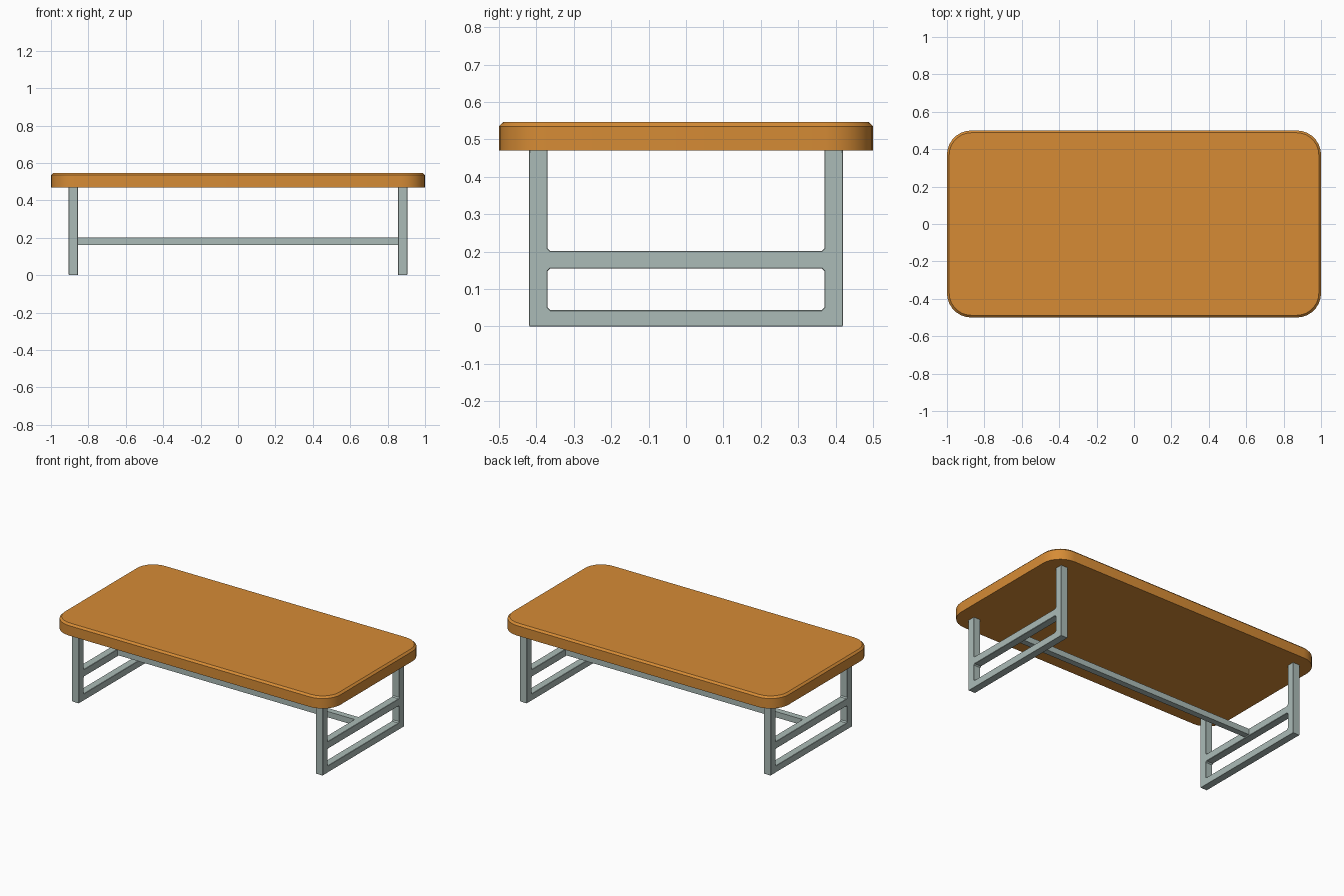
import bpy, bmesh
from mathutils import Matrix

if "Cube" in bpy.data.objects:
    bpy.data.objects.remove(bpy.data.objects["Cube"])


def material(name, color):
    m = bpy.data.materials.new(name)
    m.diffuse_color = (*color, 1)
    m.use_nodes = True
    m.node_tree.nodes["Principled BSDF"].inputs["Base Color"].default_value = m.diffuse_color
    return m


wood = material("warm_wood", (0.67, 0.26, 0.036))
metal = material("grey_metal", (0.41, 0.50, 0.475))


def box(name, lo, hi, mat):
    bm = bmesh.new()
    size = [b - a for a, b in zip(lo, hi)]
    mid = [(a + b) / 2 for a, b in zip(lo, hi)]
    bmesh.ops.create_cube(bm, size=1, matrix=Matrix.Translation(mid) @ Matrix.Diagonal((*size, 1)))
    return finish(name, bm, mat)


def finish(name, bm, mat):
    bmesh.ops.recalc_face_normals(bm, faces=bm.faces)
    me = bpy.data.meshes.new(name)
    bm.to_mesh(me)
    bm.free()
    me.materials.append(mat)
    ob = bpy.data.objects.new(name, me)
    bpy.context.collection.objects.link(ob)
    return ob


def smooth(ob, angle=0.5):
    bpy.ops.object.select_all(action='DESELECT')
    ob.select_set(True)
    bpy.context.view_layer.objects.active = ob
    bpy.ops.object.shade_smooth_by_angle(angle=angle)


# Tabletop: rounded corners, then a chamfered upper rim
top = box("tabletop", (-1, -0.5, 0.47), (1, 0.5, 0.547), wood)
bm = bmesh.new()
bm.from_mesh(top.data)
upright = [e for e in bm.edges if abs(e.verts[0].co.z - e.verts[1].co.z) > 0.01]
bmesh.ops.bevel(bm, geom=upright, offset=0.13, segments=7, profile=0.5, affect='EDGES')
rim = [e for e in bm.edges if all(v.co.z > 0.54 for v in e.verts)]
bmesh.ops.bevel(bm, geom=rim, offset=0.012, segments=1, affect='EDGES')
bm.to_mesh(top.data)
bm.free()
smooth(top)


# Leg frames: flat outline with an open top and one window, extruded along x
def clipped(y, z0, z1, c=0.007):
    """Window outline with small clipped corners."""
    return [(-y + c, z0), (y - c, z0), (y, z0 + c), (y, z1 - c),
            (y - c, z1), (-y + c, z1), (-y, z1 - c), (-y, z0 + c)]


W, I, C = 0.42, 0.37, 0.007
outline = [(-W, 0.002), (W, 0.002), (W, 0.47), (I, 0.47), (I, 0.202 + C), (I - C, 0.202),
           (-I + C, 0.202), (-I, 0.202 + C), (-I, 0.47), (-W, 0.47)]
window = clipped(I, 0.044, 0.155)
for name, x in (("left_leg_frame", -0.88), ("right_leg_frame", 0.88)):
    bm = bmesh.new()
    edges = []
    for loop in (outline, window):
        vs = [bm.verts.new((x - 0.025, y, z)) for y, z in loop]
        edges += [bm.edges.new((vs[i], vs[i - 1])) for i in range(len(vs))]
    bmesh.ops.triangle_fill(bm, edges=edges, use_beauty=True, use_dissolve=False)
    ext = bmesh.ops.extrude_face_region(bm, geom=bm.faces[:])
    bmesh.ops.translate(bm, vec=(0.05, 0, 0),
                        verts=[g for g in ext["geom"] if isinstance(g, bmesh.types.BMVert)])
    bmesh.ops.recalc_face_normals(bm, faces=bm.faces)
    # soften the long edges of the frame
    sharp = [e for e in bm.edges if len(e.link_faces) == 2 and e.calc_face_angle() > 1.2
             and any(v.co.z < 0.46 for v in e.verts)]
    bmesh.ops.bevel(bm, geom=sharp, offset=0.002, segments=1, affect='EDGES')
    for v in bm.verts:
        if v.co.z < 0.0025:
            v.co.z = 0.0
    finish(name, bm, metal)

# Long stretcher joining both leg frames
box("stretcher", (-0.857, -0.02, 0.163), (0.857, 0.02, 0.201), metal)
